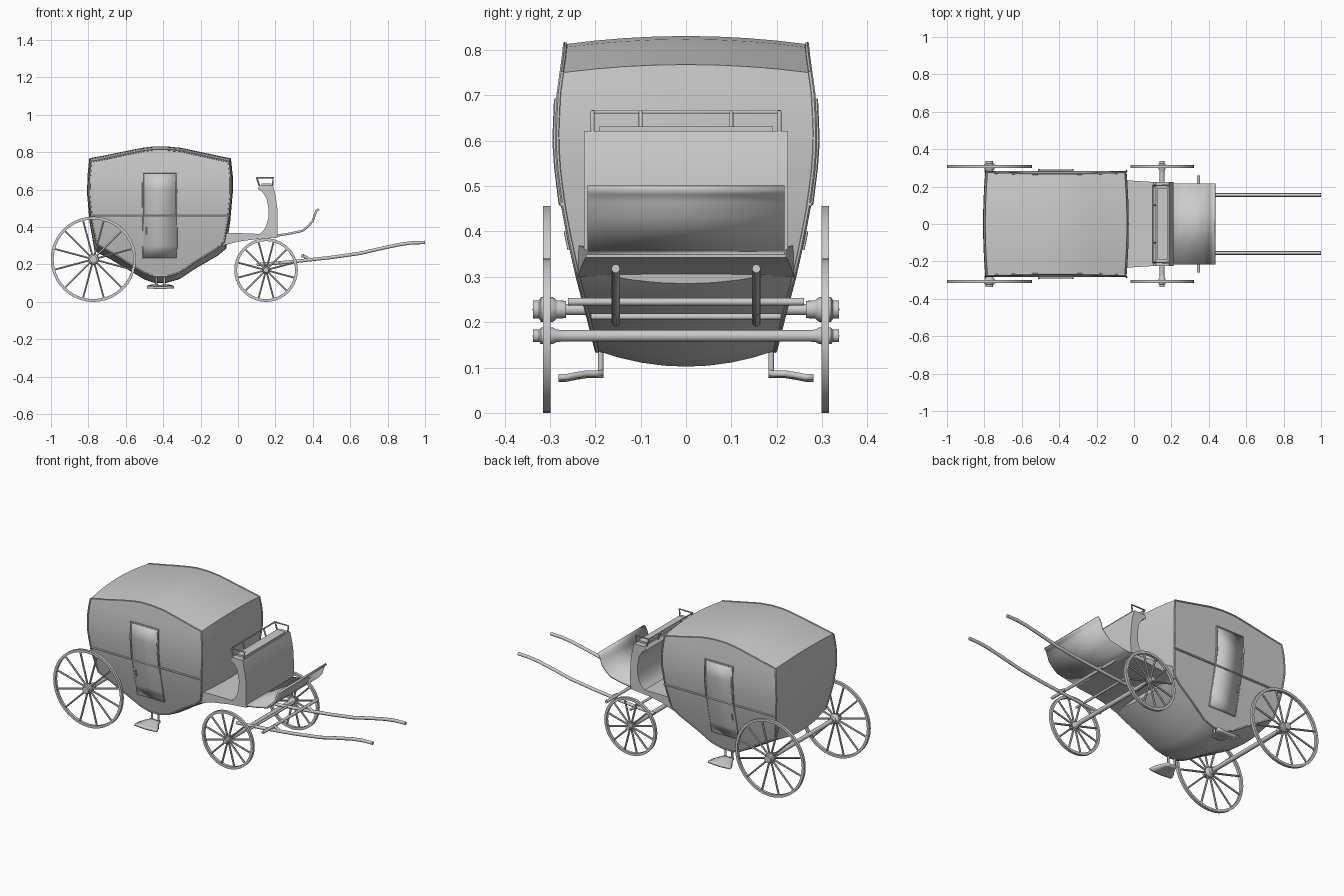
import bpy, bmesh, math

if "Cube" in bpy.data.objects:
    bpy.data.objects.remove(bpy.data.objects["Cube"])


def finish(name, verts, faces, angle=35, thick=0):
    me = bpy.data.meshes.new(name)
    me.from_pydata(verts, [], faces)
    bm = bmesh.new()
    bm.from_mesh(me)
    bmesh.ops.remove_doubles(bm, verts=bm.verts, dist=1e-5)
    bmesh.ops.recalc_face_normals(bm, faces=bm.faces)
    bm.to_mesh(me)
    bm.free()
    ob = bpy.data.objects.new(name, me)
    bpy.context.collection.objects.link(ob)
    if thick:
        mod = ob.modifiers.new("thickness", 'SOLIDIFY')
        mod.thickness, mod.offset = thick, 0
    bpy.ops.object.select_all(action='DESELECT')
    ob.select_set(True)
    bpy.context.view_layer.objects.active = ob
    bpy.ops.object.shade_smooth_by_angle(angle=math.radians(angle))
    return ob


def tube(name, paths, r, cyclic=False, res=2):
    cu = bpy.data.curves.new(name, 'CURVE')
    cu.dimensions = '3D'
    cu.bevel_depth, cu.bevel_resolution, cu.use_fill_caps = r, res, True
    for pts in paths:
        sp = cu.splines.new('POLY')
        sp.points.add(len(pts) - 1)
        for p, c in zip(sp.points, pts):
            p.co = (*c, 1)
        sp.use_cyclic_u = cyclic
    tmp = bpy.data.objects.new(name + "_path", cu)
    bpy.context.collection.objects.link(tmp)
    bpy.context.view_layer.update()
    me = bpy.data.meshes.new_from_object(tmp.evaluated_get(bpy.context.evaluated_depsgraph_get()))
    bpy.data.objects.remove(tmp)
    return finish(name, [v.co[:] for v in me.vertices], [p.vertices[:] for p in me.polygons], 50)


def loft(name, rings, closed=True, **kw):
    n = len(rings[0])
    verts = [p for r in rings for p in r]
    faces = [(i * n + j, i * n + (j + 1) % n, (i + 1) * n + (j + 1) % n, (i + 1) * n + j)
             for i in range(len(rings) - 1) for j in range(n if closed else n - 1)]
    if closed:
        faces += [tuple(range(n)), tuple(range((len(rings) - 1) * n, len(rings) * n))]
    return finish(name, verts, faces, **kw)


def lathe(name, prof, cx, cz, seg=32):
    # profile of (radius, y), closed, turned about the axle direction
    n = len(prof)
    verts, faces = [], []
    for i in range(seg):
        a = 2 * math.pi * i / seg
        verts += [(cx + r * math.cos(a), y, cz + r * math.sin(a)) for r, y in prof]
        k = (i + 1) % seg
        faces += [(i * n + j, i * n + (j + 1) % n, k * n + (j + 1) % n, k * n + j) for j in range(n)]
    return finish(name, verts, faces)


def interp(table, x):
    for (a, va), (b, vb) in zip(table, table[1:]):
        if x <= b:
            return va + (vb - va) * max(0, (x - a) / (b - a))
    return table[-1][1]


# coach body: box grid bent to the side outline and the bellied cross-section
WIDTH = [(.10, .188), (.14, .197), (.2, .212), (.3, .238), (.38, .256), (.46, .271),
         (.54, .281), (.6, .285), (.7, .281), (.8, .267)]
FLOOR = [(-1, .272), (-.75, .225), (-.5, .172), (-.25, .12), (-.1, .102), (.1, .102),
         (.3, .122), (.55, .18), (.88, .248), (1, .285)]
ROOF = [(-1, .75), (-.75, .768), (-.5, .788), (-.25, .806), (-.1, .813), (.1, .813),
        (.3, .806), (.55, .786), (.88, .759), (1, .75)]
BACK = [(0, -.755), (.3, -.782), (.6, -.795), (.8, -.793), (1, -.783)]
FRONT = [(0, -.075), (.3, -.053), (.6, -.04), (.8, -.04), (1, -.05)]


def body_point(s, t, r):
    crown = 1 - t * t
    low, high = interp(FLOOR, s) + .035, interp(ROOF, s)
    zside = low + (high - low) * r
    z = zside + crown * (.018 * max(0, 2 * r - 1) - .035 * max(0, 1 - 2 * r))
    xb, xf = interp(BACK, r), interp(FRONT, r)
    x = xb + (xf - xb) * (s + 1) / 2 + .012 * crown * s * abs(s)
    return (x, t * interp(WIDTH, zside), z)


def side_point(x, z, side, off=.002):
    return (x, side * (interp(WIDTH, z) + off), z)


S = [p[0] for p in FLOOR]
T = [-1 + i / 4 for i in range(9)]
R = [i / 10 for i in range(11)]
verts, faces = [], []


def patch(us, vs, f):
    base, n = len(verts), len(vs)
    verts.extend(f(u, v) for u in us for v in vs)
    for i in range(len(us) - 1):
        for j in range(n - 1):
            a = base + i * n + j
            faces.append((a, a + 1, a + n + 1, a + n))


for e in (0, 1):
    patch(S, T, lambda s, t: body_point(s, t, e))
    patch(S, R, lambda s, r: body_point(s, 2 * e - 1, r))
    patch(T, R, lambda t, r: body_point(2 * e - 1, t, r))
finish("coach_body", verts, faces, 32)

for side, tag in ((-1, "right"), (1, "left")):
    # edge trim and belt moulding
    loop = ([body_point(s, side, 0) for s in S] + [body_point(1, side, r) for r in R[1:]]
            + [body_point(s, side, 1) for s in S[-2::-1]] + [body_point(-1, side, r) for r in R[-2:0:-1]])
    tube(f"edge_trim_{tag}", [loop], .005, True, 1)
    tube(f"belt_moulding_{tag}", [[side_point(-.785, .46, side), side_point(-.045, .46, side)]], .005, res=1)
    # door panel, door outline, window frame, handle
    zs = [.235, .3, .38, .46, .54, .6, .69]
    loft(f"door_panel_{tag}", [[side_point(x, z, side) for z in zs] for x in (-.507, -.328)],
         closed=False, thick=.005)
    tube(f"door_outline_{tag}", [[side_point(-.507, z, side) for z in zs[:4]]
                                + [side_point(-.328, z, side) for z in zs[3::-1]]], .0035, True, 1)
    tube(f"window_frame_{tag}", [[side_point(-.507, z, side, .004) for z in zs[3:]]
                                + [side_point(-.328, z, side, .004) for z in zs[:2:-1]]], .006, True, 1)
    tube(f"door_handle_{tag}", [[side_point(-.49, .36, side, .006), side_point(-.49, .40, side, .006)]], .004)
    # folding step: hangers and flared tread
    tube(f"step_hangers_{tag}", [[(x, side * .188, .16), (x, side * .188, .082)] for x in (-.437, -.393)], .006)
    tread = [(.182, .03, .084), (.2, .034, .083), (.22, .045, .083), (.245, .062, .079), (.265, .07, .075), (.281, .072, .075)]
    loft(f"step_tread_{tag}", [[(-.415 + h * k, side * y, z + .004 * abs(k)) for k in (-1, -.5, 0, .5, 1)]
                              for y, h, z in tread], closed=False, thick=.013)

# wheels and axles
for pos, cx, rad, hub in (("rear", -.773, .228, .027), ("front", .15, .17, .018)):
    for side, tag in ((-1, "right"), (1, "left")):
        name = f"{pos}_wheel_{tag}"
        y0, y1 = side * .299, side * .315
        lathe(name + "_rim", [(rad, y0), (rad, y1), (rad - .015, y1), (rad - .015, y0)], cx, rad, 40)
        prof = [(0, .265), (hub * .7, .265), (hub * .75, .285), (hub, .293), (hub * 1.1, .307),
                (hub, .32), (hub * .75, .324), (hub * .75, .337), (0, .338)]
        lathe(name + "_hub", [(r, side * y) for r, y in prof], cx, rad, 20)
        spokes = []
        for i in range(12):
            a = 2 * math.pi * (i + .5) / 12
            c, s = math.cos(a), math.sin(a)
            spokes.append([(cx + k * c, side * .307, rad + k * s) for k in (hub * .7, rad - .01)])
        tube(name + "_spokes", spokes, .0055, res=1)
    tube(f"{pos}_axle", [[(cx, -.29, rad), (cx, .29, rad)]], .013, res=3)

# driver deck and curled footboard
deck = [(-.085, .30, .37, .238), (0, .322, .368, .231), (.1, .336, .364, .225), (.21, .343, .362, .22)]
loft("driver_deck", [[(x, -w, a), (x, w, a), (x, w, b), (x, -w, b)] for x, a, b, w in deck])
board = [(.19, .352), (.27, .364), (.345, .38), (.375, .405), (.4, .433), (.41, .465), (.418, .485), (.432, .497)]
loft("footboard", [[(x, -.217, z), (x, .217, z)] for x, z in board], closed=False, thick=.012)

# driver seat with concave back, thin cushion and rail
seat = [(.21, .36), (.212, .43), (.21, .5), (.2, .57), (.187, .622), (.118, .622), (.104, .605), (.13, .588),
        (.152, .555), (.163, .5), (.162, .45), (.15, .405), (.135, .38), (.112, .36)]
loft("driver_seat", [[(x, y, z) for x, z in seat] for y in (-.225, .225)])
pad = [(.125, .62), (.18, .62), (.18, .632), (.125, .632)]
loft("seat_cushion", [[(x, y, z) for x, z in pad] for y in (-.192, .192)])
tube("seat_rail", [[(.185, -.206, .622), (.188, -.206, .664), (.1, -.206, .664),
                    (.1, .206, .664), (.188, .206, .664), (.185, .206, .622)]]
     + [[(.115, y, .62), (.1, y, .664)] for y in (-.206, -.1, .1, .206)], .0045)

# shafts with crossbar and brackets
shaft = [(.1, .2), (.2, .207), (.33, .219), (.5, .238), (.655, .26), (.77, .287), (.865, .307), (.93, .316), (1, .318)]
tube("shafts", [[(x, y, z) for x, z in shaft] for y in (-.155, .155)], .0095, res=3)
tube("shaft_crossbar", [[(.345, -.26, .245), (.345, .26, .245)]], .009, res=3)
tube("shaft_brackets", [[(.345, y, .25), (.39, y, .222)] for y in (-.155, .155)], .008)
tube("shaft_rear_bar", [[(.22, -.21, .212), (.22, .21, .212)]], .007)
